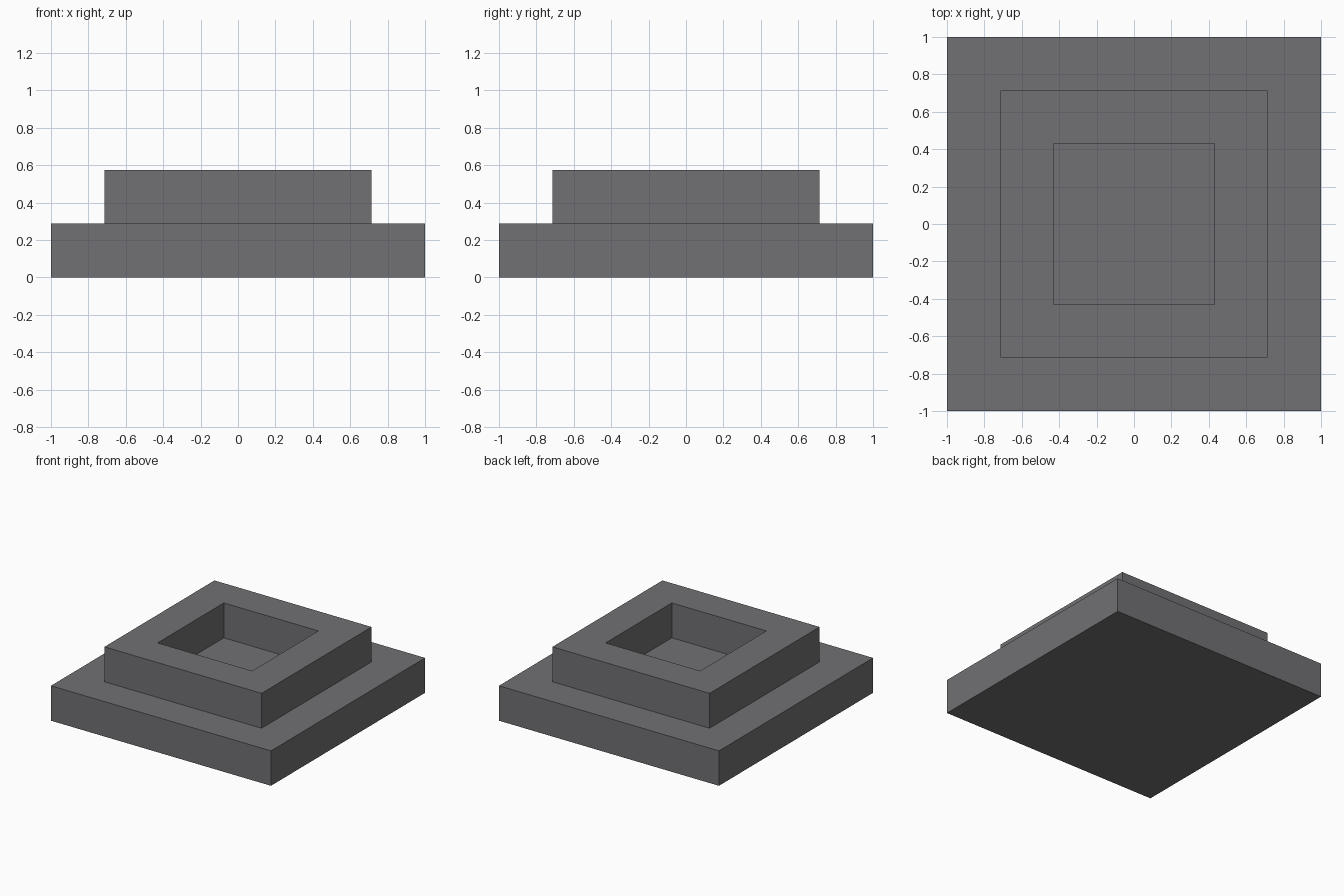
import bpy
import bmesh
from mathutils import Matrix, Vector

if "Cube" in bpy.data.objects:
    bpy.data.objects.remove(bpy.data.objects["Cube"], do_unlink=True)

BASE_HALF, COLLAR_HALF, RECESS_HALF = 1.0, 0.714, 0.43
STEP = 0.287

# Single dark grey material
grey = bpy.data.materials.new("dark_grey")
grey.use_nodes = True
colour = (0.165, 0.161, 0.169, 1.0)
grey.diffuse_color = colour
grey.node_tree.nodes["Principled BSDF"].inputs["Base Color"].default_value = colour


def inset_and_raise(bm, face, inset, height):
    """Inset a horizontal face, then extrude it up (or down if negative)."""
    bmesh.ops.inset_region(bm, faces=[face], thickness=inset, use_even_offset=True)
    result = bmesh.ops.extrude_discrete_faces(bm, faces=[face])
    cap = result["faces"][0]
    bmesh.ops.translate(bm, verts=cap.verts[:], vec=(0, 0, height))
    return cap


# Square base slab
bm = bmesh.new()
slab = Matrix.Translation((0, 0, STEP / 2)) @ Matrix.Diagonal(
    Vector((2 * BASE_HALF, 2 * BASE_HALF, STEP, 1)))
bmesh.ops.create_cube(bm, size=1, matrix=slab)
bm.normal_update()
top = max(bm.faces, key=lambda f: f.calc_center_median().z)

# Raised collar, then the square recess sunk back to the slab's top
top = inset_and_raise(bm, top, BASE_HALF - COLLAR_HALF, STEP)
inset_and_raise(bm, top, COLLAR_HALF - RECESS_HALF, -STEP)
bmesh.ops.recalc_face_normals(bm, faces=bm.faces[:])

mesh = bpy.data.meshes.new("stepped_base_with_recess")
bm.to_mesh(mesh)
bm.free()
mesh.materials.append(grey)
bpy.context.collection.objects.link(
    bpy.data.objects.new("stepped_base_with_recess", mesh))
